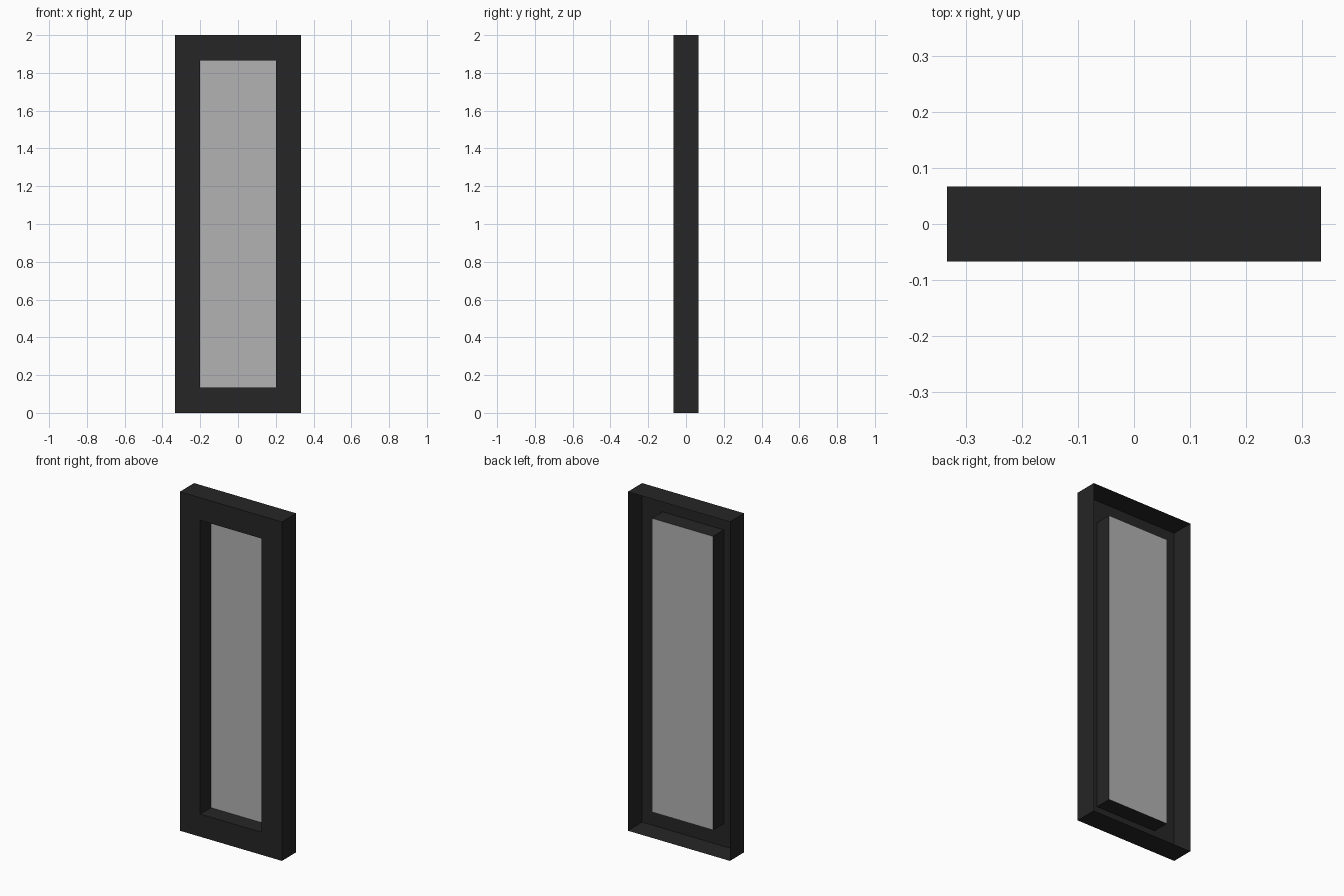
import bpy, bmesh

if "Cube" in bpy.data.objects:
    bpy.data.objects.remove(bpy.data.objects["Cube"])

HALF_W, HEIGHT, HALF_D = 0.3333, 2.0, 0.0667
BORDER = 0.1333
PANE_Y = 0.0333


def material(name, v):
    m = bpy.data.materials.new(name)
    m.diffuse_color = (v, v, v, 1)
    m.use_nodes = True
    m.node_tree.nodes["Principled BSDF"].inputs["Base Color"].default_value = m.diffuse_color
    return m


def rect(bm, inset, y):
    """Rectangle of vertices, inset from the outer outline, at depth y."""
    x, lo, hi = HALF_W - inset, inset, HEIGHT - inset
    return [bm.verts.new((px, y, pz))
            for px, pz in ((-x, lo), (x, lo), (x, hi), (-x, hi))]


def finish(bm, name, mat):
    mesh = bpy.data.meshes.new(name)
    bm.to_mesh(mesh)
    bm.free()
    mesh.materials.append(mat)
    bpy.context.collection.objects.link(bpy.data.objects.new(name, mesh))


# Frame: open-backed shell of outer walls, front face and opening walls
bm = bmesh.new()
profile = [(0, HALF_D), (0, -HALF_D), (BORDER, -HALF_D), (BORDER, PANE_Y)]
rings = [rect(bm, inset, y) for inset, y in profile]
for a, b in zip(rings, rings[1:]):
    for i in range(4):
        j = (i + 1) % 4
        bm.faces.new((a[i], a[j], b[j], b[i]))
finish(bm, "window_frame", material("dark_frame", 0.019))

# Pane: single sheet closing the back of the opening
bm = bmesh.new()
bm.faces.new(rect(bm, BORDER, PANE_Y))
finish(bm, "window_pane", material("grey_glass", 0.445))
